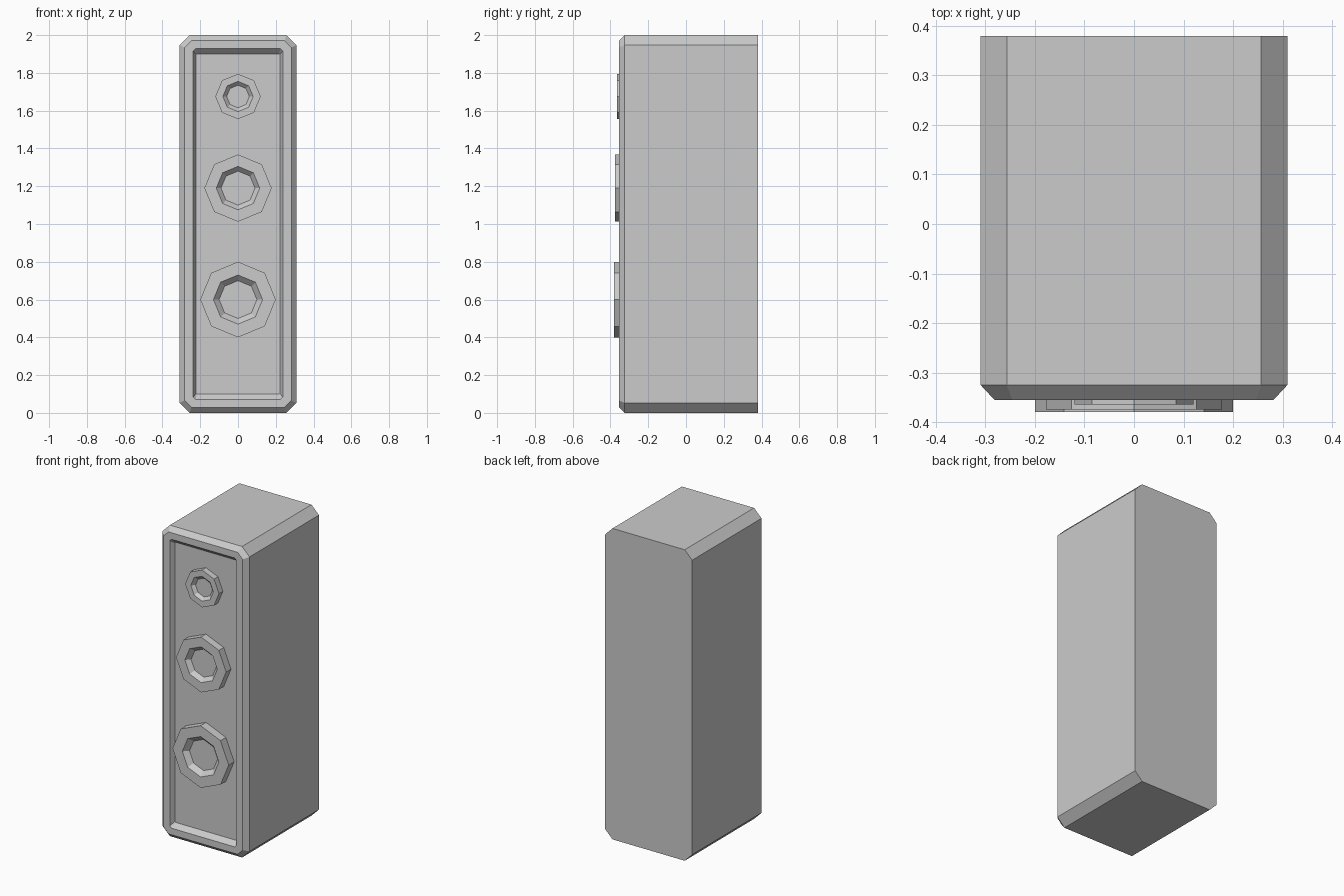
import bpy
import bmesh
from math import cos, sin, pi

cube = bpy.data.objects.get("Cube")
if cube:
    bpy.data.objects.remove(cube, do_unlink=True)

grey = bpy.data.materials.new("cabinet grey")
grey.use_nodes = True
colour = (0.6, 0.6, 0.6, 1)
grey.diffuse_color = colour
grey.node_tree.nodes["Principled BSDF"].inputs["Base Color"].default_value = colour


def loft(name, rings):
    """Join rings of points in order and cap both ends."""
    bm = bmesh.new()
    loops = [[bm.verts.new(p) for p in ring] for ring in rings]
    n = len(loops[0])
    for a, b in zip(loops, loops[1:]):
        for i in range(n):
            j = (i + 1) % n
            bm.faces.new((a[i], a[j], b[j], b[i]))
    bm.faces.new(loops[0])
    bm.faces.new(loops[-1])
    bmesh.ops.recalc_face_normals(bm, faces=bm.faces)
    mesh = bpy.data.meshes.new(name)
    bm.to_mesh(mesh)
    bm.free()
    mesh.materials.append(grey)
    obj = bpy.data.objects.new(name, mesh)
    bpy.context.collection.objects.link(obj)
    return obj


def cut_rectangle(y, half_x, half_z, cut):
    """Rectangle with cut corners, centred at half the cabinet height."""
    corner = ((half_x, half_z - cut), (half_x - cut, half_z))
    ring = []
    for sx, sz in ((1, 1), (-1, 1), (-1, -1), (1, -1)):
        points = corner if sx == sz else corner[::-1]
        ring += [(sx * x, y, 1 + sz * z) for x, z in points]
    return ring


def octagon(y, radius, z):
    return [(radius * sin(i * pi / 4), y, z + radius * cos(i * pi / 4)) for i in range(8)]


# Cabinet: flat back, bevelled front rim and sunken front panel
loft("cabinet", [
    cut_rectangle(0.38, 0.31, 1.0, 0.053),
    cut_rectangle(-0.325, 0.31, 1.0, 0.053),
    cut_rectangle(-0.355, 0.282, 0.971, 0.036),
    cut_rectangle(-0.355, 0.237, 0.929, 0.012),
    cut_rectangle(-0.325, 0.222, 0.901, 0.004),
])

# Drivers: eight-sided rings with a tapered recess
drivers = (
    ("woofer", 0.60, 0.20, 0.13, 0.10, -0.38, 0.03),
    ("midrange", 1.19, 0.178, 0.115, 0.09, -0.375, 0.027),
    ("tweeter", 1.675, 0.12, 0.08, 0.06, -0.365, 0.02),
)
for name, z, outer, rim, cone, front, depth in drivers:
    loft(name, [
        octagon(-0.32, outer, z),
        octagon(front, outer, z),
        octagon(front, rim, z),
        octagon(front + depth, cone, z),
    ])
